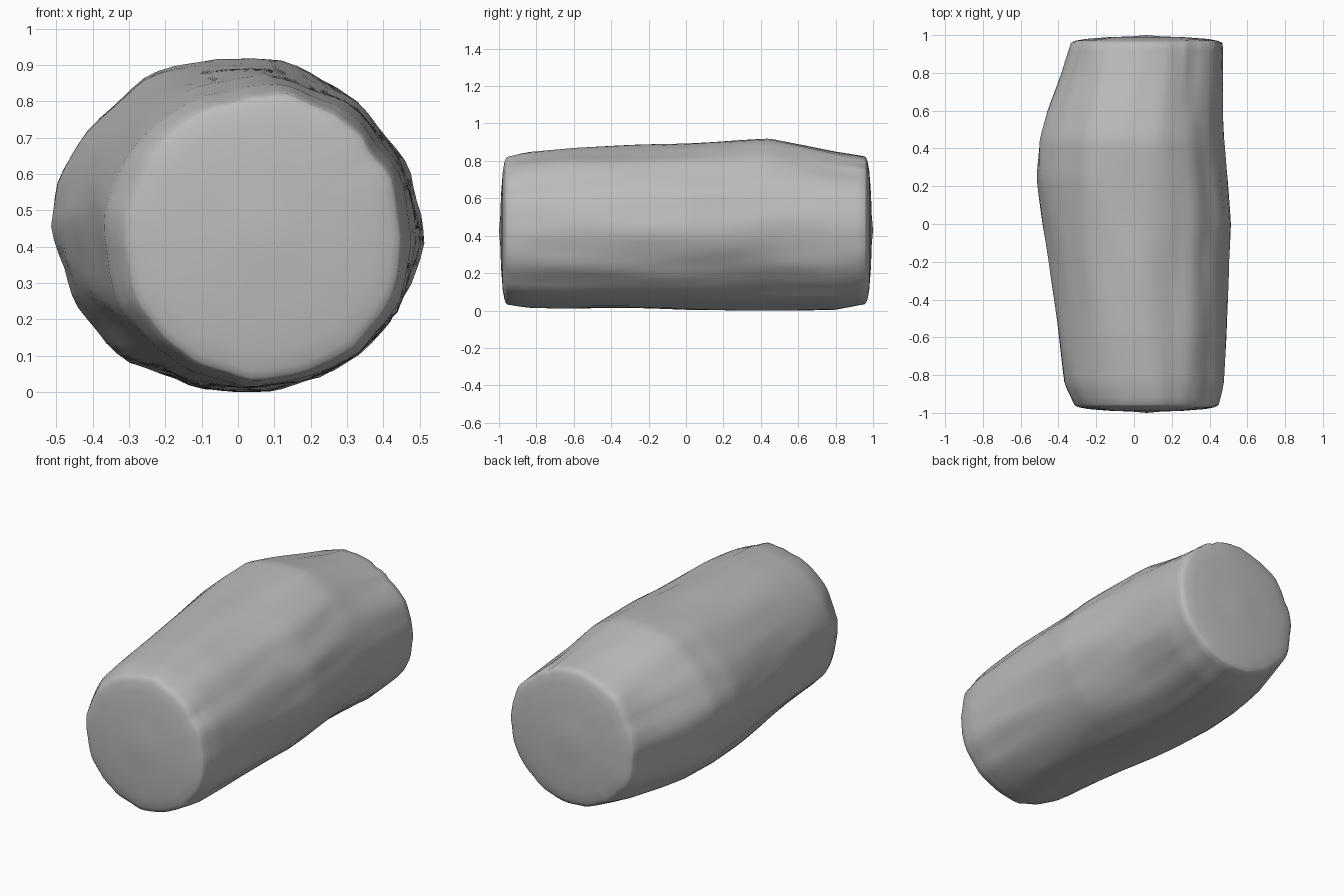
import bpy, bmesh
from math import sin, cos, pi, exp
from mathutils import noise, Vector

cube = bpy.data.objects.get("Cube")
if cube:
    bpy.data.objects.remove(cube, do_unlink=True)

# Log outline along its length: y, right edge, left edge, bottom, top
STATIONS = [
    (-0.955, -0.32, 0.455, 0.035, 0.815),
    (-0.85, -0.37, 0.48, 0.02, 0.84),
    (-0.6, -0.40, 0.49, 0.012, 0.865),
    (-0.2, -0.45, 0.495, 0.005, 0.885),
    (0.0, -0.48, 0.505, 0.003, 0.895),
    (0.25, -0.508, 0.49, 0.003, 0.91),
    (0.45, -0.495, 0.475, 0.003, 0.92),
    (0.6, -0.455, 0.47, 0.003, 0.89),
    (0.8, -0.38, 0.47, 0.006, 0.85),
    (0.955, -0.335, 0.465, 0.035, 0.825),
]
SIDES, RINGS = 72, 48


def outline(y):
    """Blend the outline between neighbouring stations."""
    for a, b in zip(STATIONS, STATIONS[1:]):
        if y <= b[0]:
            t = (y - a[0]) / (b[0] - a[0])
            return [p + (q - p) * t for p, q in zip(a[1:], b[1:])]
    return STATIONS[-1][1:]


def bark(angle, y):
    """Long shallow ridges that run with the grain, stronger on the top."""
    n = noise.noise(Vector((cos(angle) * 3.2, sin(angle) * 3.2, y * 1.3)))
    fine = noise.noise(Vector((cos(angle) * 7, sin(angle) * 7, y * 2.5 + 9)))
    notch = exp(-((abs(y) - 0.95) / 0.12) ** 2) * max(0, sin(angle))
    return 0.035 * n + (0.012 + 0.02 * notch) * fine


def ring(bm, y, scale, shift):
    """One cross-section; scale shrinks it and shift slides it along y."""
    right, left, low, high = outline(y)
    cx, cz = (left + right) / 2, (low + high) / 2
    verts = []
    for i in range(SIDES):
        a = 2 * pi * i / SIDES
        r = scale * (1 + bark(a, y) * scale ** 2)
        verts.append(bm.verts.new((cx + r * cos(a) * (left - right) / 2,
                                   y + shift,
                                   max(0, cz + r * sin(a) * (high - low) / 2))))
    return verts


bm = bmesh.new()
end = STATIONS[-1][0]
# Domed cap rings: scale and outward bulge
CAP = [(0.2, 0.038), (0.5, 0.034), (0.8, 0.025), (0.93, 0.016), (0.98, 0.008)]
rings = [ring(bm, -end, s, -d) for s, d in CAP]
rings += [ring(bm, -end + 2 * end * k / RINGS, 1, 0) for k in range(RINGS + 1)]
rings += [ring(bm, end, s, d) for s, d in reversed(CAP)]
for a, b in zip(rings, rings[1:]):
    for i in range(SIDES):
        j = (i + 1) % SIDES
        bm.faces.new((a[i], a[j], b[j], b[i]))

# Close both cut ends
for loop, y in ((rings[0], -1), (rings[-1], 1)):
    centre = sum((v.co for v in loop), Vector()) / SIDES
    tip = bm.verts.new((centre.x, y, centre.z))
    for i in range(SIDES):
        bm.faces.new((loop[i], loop[(i + 1) % SIDES], tip))
bmesh.ops.recalc_face_normals(bm, faces=bm.faces)
for f in bm.faces:
    f.smooth = True

mesh = bpy.data.meshes.new("log")
bm.to_mesh(mesh)
bm.free()
log = bpy.data.objects.new("log", mesh)
bpy.context.collection.objects.link(log)

# Plain grey over the whole log
grey = bpy.data.materials.new("plain grey")
grey.use_nodes = True
colour = (0.5, 0.5, 0.5, 1)
grey.diffuse_color = colour
grey.node_tree.nodes["Principled BSDF"].inputs["Base Color"].default_value = colour
mesh.materials.append(grey)
